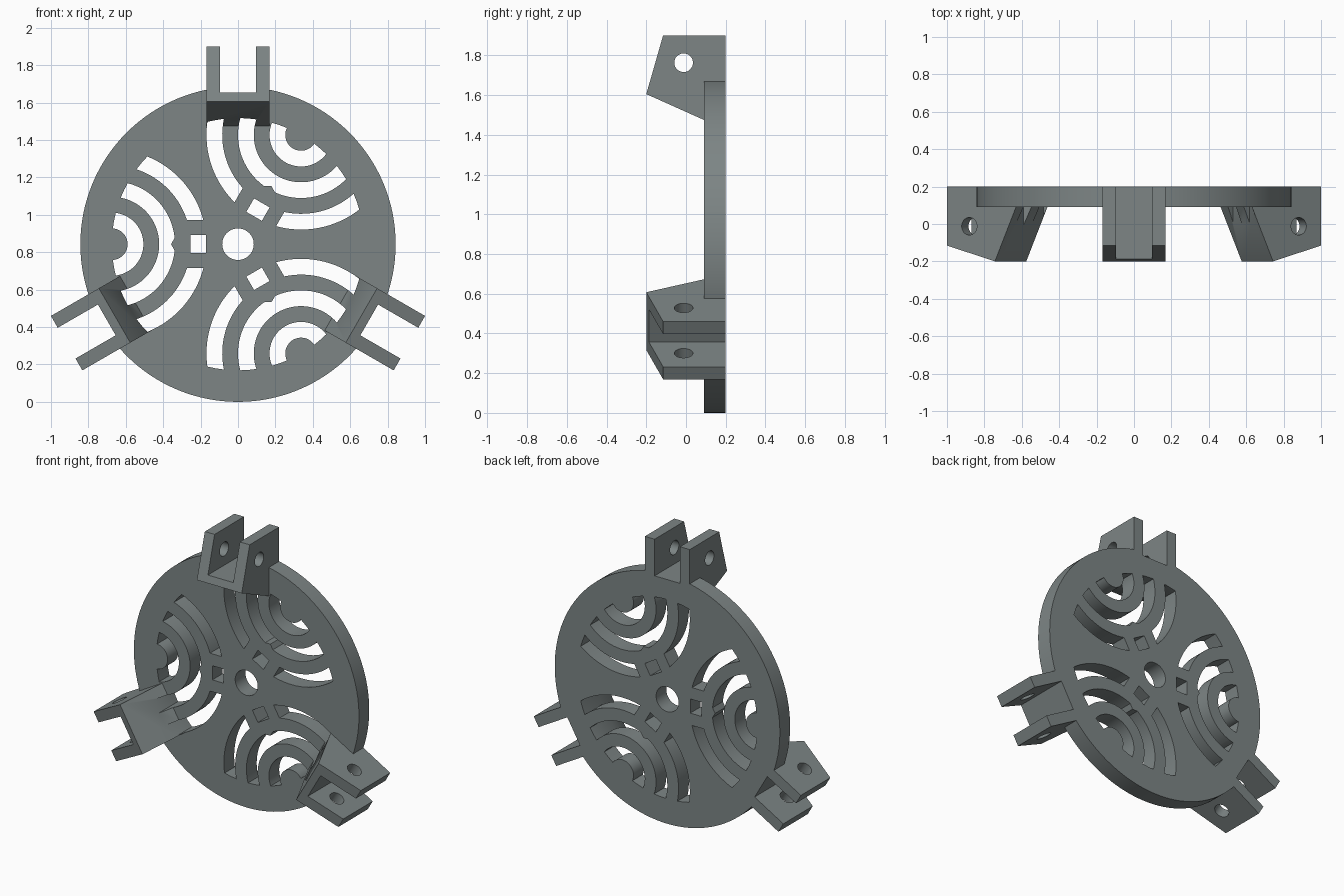
import bpy, bmesh, math
from mathutils import Matrix, Vector

if "Cube" in bpy.data.objects:
    bpy.data.objects.remove(bpy.data.objects["Cube"])

R = 0.843            # disc radius
U = R / 10           # pattern module
TURNS = [math.radians(a) for a in (0, 120, 240)]

grey = bpy.data.materials.new("slate_grey")
grey.diffuse_color = (0.205, 0.235, 0.235, 1)
grey.use_nodes = True
grey.node_tree.nodes["Principled BSDF"].inputs["Base Color"].default_value = grey.diffuse_color


def prism(bm, pts, lo, hi, axis="y", turn=0.0):
    """Extrude a closed outline along y (points x,z) or x (points y,z), turned about y."""
    rot = Matrix.Rotation(turn, 3, "Y")
    put = (lambda p, d: Vector((p[0], d, p[1]))) if axis == "y" else (lambda p, d: Vector((d, p[0], p[1])))
    a = [bm.verts.new(rot @ put(p, lo)) for p in pts]
    b = [bm.verts.new(rot @ put(p, hi)) for p in pts]
    bm.faces.new(a)
    bm.faces.new(b[::-1])
    for i in range(len(pts)):
        j = (i + 1) % len(pts)
        bm.faces.new((a[j], a[i], b[i], b[j]))


def circle(cx, cy, r, n, start=0.0):
    return [(cx + r * math.cos(start + 2 * math.pi * i / n),
             cy + r * math.sin(start + 2 * math.pi * i / n)) for i in range(n)]


def rect(x0, x1, z0, z1):
    return [(x0, z0), (x1, z0), (x1, z1), (x0, z1)]


def make(name, parts):
    bm = bmesh.new()
    for p in parts:
        prism(bm, *p)
    bmesh.ops.recalc_face_normals(bm, faces=bm.faces)
    me = bpy.data.meshes.new(name)
    bm.to_mesh(me)
    bm.free()
    me.materials.append(grey)
    ob = bpy.data.objects.new(name, me)
    bpy.context.collection.objects.link(ob)
    return ob


def boolean(ob, other, op):
    m = ob.modifiers.new(op, "BOOLEAN")
    m.operation, m.solver, m.object = op, "EXACT", other
    bpy.context.view_layer.objects.active = ob
    bpy.ops.object.modifier_apply(modifier=m.name)
    bpy.data.objects.remove(other)


def arc_slot(a, b, n=40):
    """Ring band around the pattern centre, ended by a circle about the disc centre."""
    pts = []
    for r, s in ((a, 1), (b, -1)):
        lim = math.acos(r / 16)
        for i in range(n + 1):
            t = s * lim * (2 * i / n - 1)
            pts.append((r, t))
        m = (a + b) / 2
        pts.append((m, s * math.acos(m / 16)))
    return [(-8 * U + r * U * math.cos(t), r * U * math.sin(t)) for r, t in pts]


# arc slots, kept clear of the hexagonal bosses around the hub
cutter = make("slot_cutter", [(arc_slot(k, k + 1), -0.5, 0.5, "y", t) for t in TURNS for k in (1, 3, 5)])
for t in TURNS:
    boolean(cutter, make("hex_boss", [(circle(-0.21, 0, 0.148, 6), -0.6, 0.6, "y", t)]), "DIFFERENCE")

# disc and three clevis brackets
disc = make("mounting_disc", [(circle(0, 0, R, 128), 0.09, 0.2)])
profile = [(0.2, 1.058), (-0.115, 1.058), (-0.2, 0.762), (0.09, 0.632), (0.2, 0.632)]
for t in TURNS:
    boolean(disc, make("bracket", [(profile, -0.168, 0.168, "x", t)]), "UNION")

# clevis gaps, pin holes, hub bore, small windows
boolean(disc, make("gap_cutter", [(rect(-0.095, 0.095, 0.81, 1.3), -0.5, 0.5, "y", t) for t in TURNS]), "DIFFERENCE")
boolean(disc, make("pin_cutter", [(circle(-0.012, 0.92, 0.047, 32), -0.3, 0.3, "x", t) for t in TURNS]), "DIFFERENCE")
boolean(disc, cutter, "DIFFERENCE")
windows = [(rect(-0.255, -0.172, -0.048, 0.048), -0.5, 0.5, "y", t) for t in TURNS]
boolean(disc, make("hub_cutter", windows + [(circle(0, 0, U, 48), -0.5, 0.5)]), "DIFFERENCE")

# stand on the ground and shade
disc.data.transform(Matrix.Translation((0, 0, R)))
disc.select_set(True)
bpy.context.view_layer.objects.active = disc
bpy.ops.object.shade_smooth_by_angle(angle=math.radians(30))
